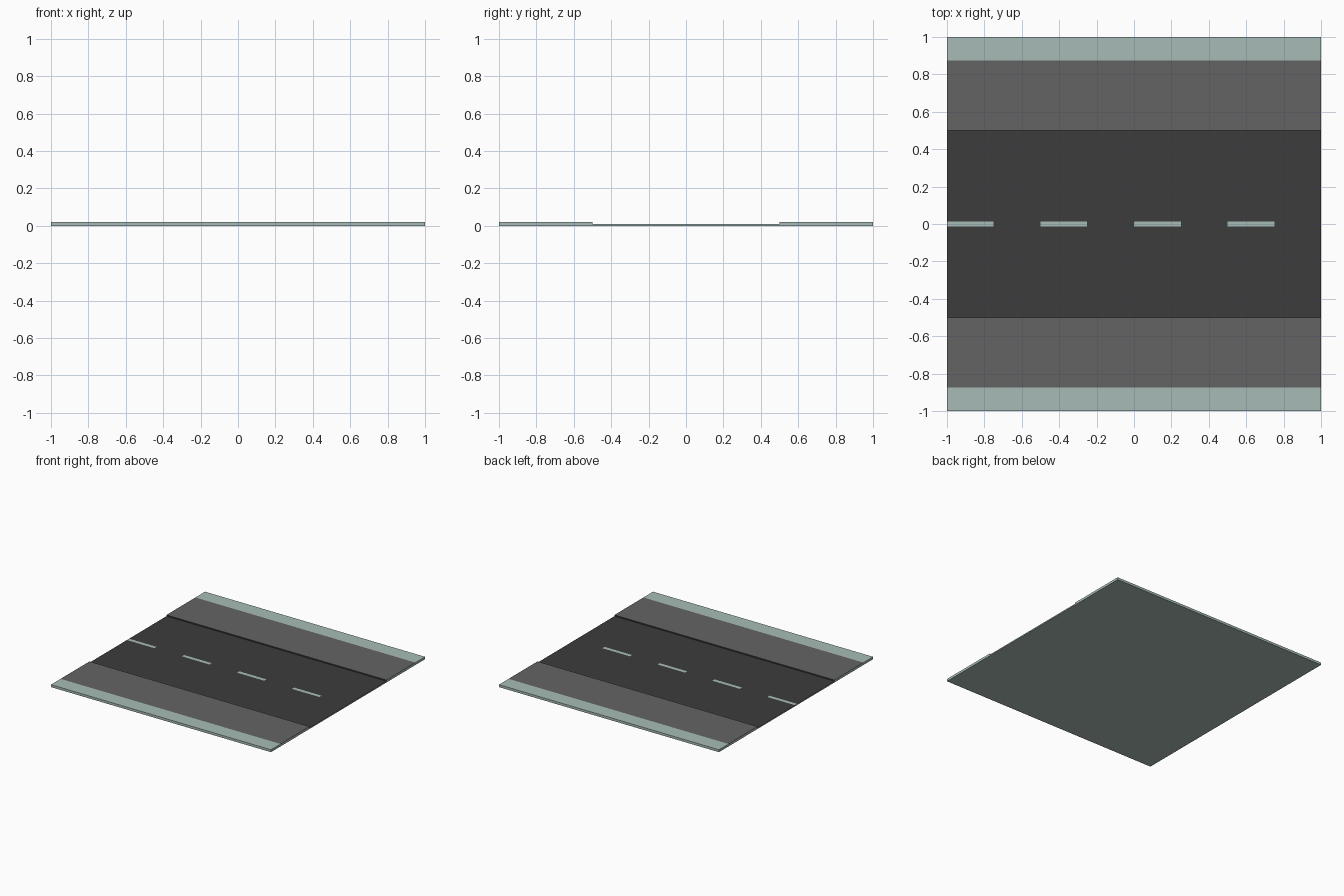
import bpy
import bmesh

if "Cube" in bpy.data.objects:
    bpy.data.objects.remove(bpy.data.objects["Cube"])

ROAD_Z, WALK_Z = 0.01, 0.02      # heights of road and sidewalk
ROAD_Y, STRIP_Y = 0.5, 0.875     # half width of road, inner edge of border strip
DASH_Y = 0.0145                  # half width of centre dashes


def material(name, rgb):
    m = bpy.data.materials.new(name)
    m.diffuse_color = (*rgb, 1)
    m.use_nodes = True
    m.node_tree.nodes["Principled BSDF"].inputs["Base Color"].default_value = m.diffuse_color
    return m


# Cross-section of the tile (y, z), extruded along x
profile = [(-1, 0), (1, 0), (1, WALK_Z), (ROAD_Y, WALK_Z), (ROAD_Y, ROAD_Z),
           (-ROAD_Y, ROAD_Z), (-ROAD_Y, WALK_Z), (-1, WALK_Z)]
bm = bmesh.new()
end = bm.faces.new([bm.verts.new((-1, y, z)) for y, z in profile])
ext = bmesh.ops.extrude_face_region(bm, geom=[end], use_keep_orig=True)
bmesh.ops.translate(bm, vec=(2, 0, 0),
                    verts=[v for v in ext["geom"] if isinstance(v, bmesh.types.BMVert)])
bmesh.ops.recalc_face_normals(bm, faces=bm.faces)


def cut(faces, co, normal):
    geom = set(faces)
    for f in faces:
        geom.update(f.edges, f.verts)
    bmesh.ops.bisect_plane(bm, geom=list(geom), plane_co=co, plane_no=normal)


def top_faces(max_y=2):
    return [f for f in bm.faces
            if f.normal.z > 0.9 and abs(f.calc_center_median().y) < max_y]


# Border strips and the centre line band, cut flush into the top
for y in (-STRIP_Y, -DASH_Y, DASH_Y, STRIP_Y):
    cut(top_faces(), (0, y, 0), (0, 1, 0))

# Split the centre band into dashes and gaps
for i in range(1, 8):
    cut(top_faces(DASH_Y), (-1 + i * 0.25, 0, 0), (1, 0, 0))

# Colour each face: 0 pale, 1 paving, 2 asphalt
for f in bm.faces:
    c, n = f.calc_center_median(), f.normal
    y = abs(c.y)
    if n.z > 0.9:
        if y < DASH_Y:
            f.material_index = 0 if int((c.x + 1) / 0.25) % 2 == 0 else 2
        elif y < ROAD_Y:
            f.material_index = 2
        elif y < STRIP_Y:
            f.material_index = 1
    elif abs(n.y) > 0.9 and y < 0.9:     # kerb faces
        f.material_index = 2

mesh = bpy.data.meshes.new("road_tile")
bm.to_mesh(mesh)
bm.free()
for name, rgb in (("pale", (0.39, 0.50, 0.465)),
                  ("paving", (0.127, 0.127, 0.127)),
                  ("asphalt", (0.045, 0.045, 0.045))):
    mesh.materials.append(material(name, rgb))
tile = bpy.data.objects.new("road_tile", mesh)
bpy.context.collection.objects.link(tile)
